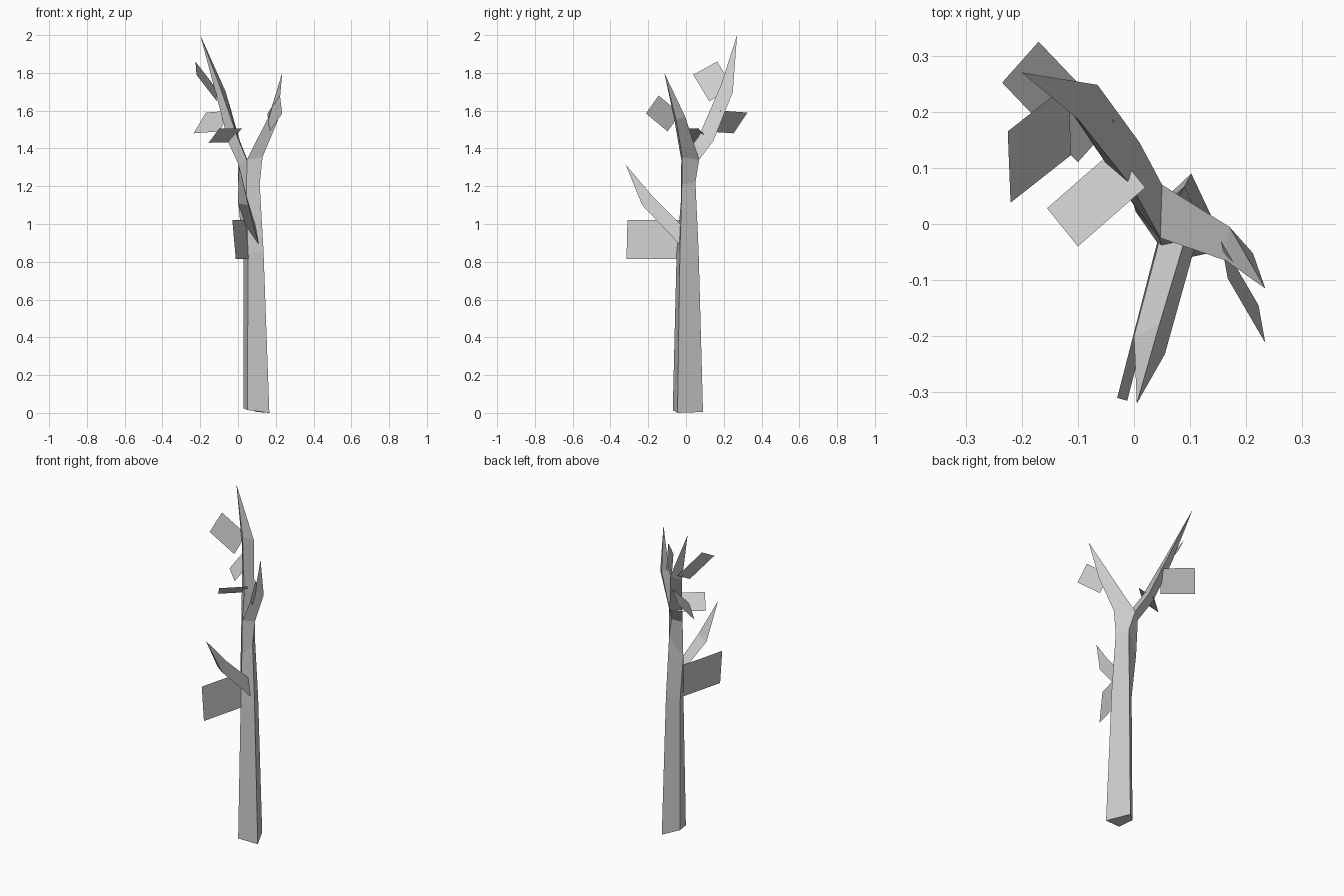
import bpy
import bmesh
from mathutils import Vector

cube = bpy.data.objects.get("Cube")
if cube:
    bpy.data.objects.remove(cube, do_unlink=True)

# One plain grey for bark and leaves
grey = bpy.data.materials.new("plain grey")
grey.use_nodes = True
grey.diffuse_color = (0.6, 0.6, 0.6, 1)
shader = next(n for n in grey.node_tree.nodes if n.type == "BSDF_PRINCIPLED")
shader.inputs["Base Color"].default_value = grey.diffuse_color
shader.inputs["Roughness"].default_value = 0.8


def finish(bm, name):
    """Turn a bmesh into a flat-shaded grey object."""
    mesh = bpy.data.meshes.new(name)
    bmesh.ops.recalc_face_normals(bm, faces=bm.faces[:])
    bm.to_mesh(mesh)
    bm.free()
    mesh.materials.append(grey)
    obj = bpy.data.objects.new(name, mesh)
    bpy.context.collection.objects.link(obj)
    return obj


def make_ring(bm, points):
    return [bm.verts.new(p) for p in points]


def bridge(bm, lower, upper):
    """Join two rings with a band of quads."""
    count = len(lower)
    for i in range(count):
        j = (i + 1) % count
        bm.faces.new((lower[i], lower[j], upper[j], upper[i]))


def grow(bm, base, rings, tip):
    """Loft a branch from a base ring through more rings to a point."""
    current = base
    for points in rings:
        following = make_ring(bm, points)
        bridge(bm, current, following)
        current = following
    point = bm.verts.new(tip)
    for i, vert in enumerate(current):
        bm.faces.new((vert, current[(i + 1) % len(current)], point))


# Trunk: four-sided rings ordered right front, left front, left, back
trunk_rings = [
    [(.166, -.045, 0), (.05, -.07, .015), (.028, .02, .025), (.102, .09, .005)],
    [(.135, -.032, .86), (.053, -.05, .84), (.03, .015, .82), (.09, .067, .85)],
    [(.115, -.022, 1.21), (.045, -.027, 1.12), (.003, .022, 1.1), (.08, .05, 1.22)],
    [(.13, -.02, 1.355), (.047, -.025, 1.34), (0, .033, 1.32), (.05, .07, 1.34)],
]
bm = bmesh.new()
rings = [make_ring(bm, points) for points in trunk_rings]
bm.faces.new(rings[0])
for lower, upper in zip(rings, rings[1:]):
    bridge(bm, lower, upper)

# Fork: both branches share the crotch edge and grow out of the trunk ring
outer, crotch_front, inner, crotch_back = rings[-1]
grow(bm, [crotch_front, crotch_back, inner],
     [[(-.005, .068, 1.465), (.01, .145, 1.44), (-.05, .108, 1.43)],
      [(-.1, .187, 1.74), (-.065, .248, 1.7), (-.112, .2, 1.67)]],
     (-.2, .27, 2))
grow(bm, [crotch_front, crotch_back, outer],
     [[(.163, -.065, 1.57), (.17, -.005, 1.57), (.212, -.052, 1.55)]],
     (.234, -.115, 1.8))
finish(bm, "trunk_and_fork")

# Low side branch, its base sunk into the front of the trunk
bm = bmesh.new()
base = make_ring(bm, [(.045, -.03, .98), (.11, -.035, .893), (.09, -.03, 1.0)])
bm.faces.new(base)
grow(bm, base, [[(0, -.2, 1.11), (.055, -.232, 1.1), (.045, -.18, 1.15)]],
     (.005, -.32, 1.315))
finish(bm, "low_branch")


def leaf(name, corner, across, along):
    """Single flat leaf spanned by two edges from a corner."""
    corner, across, along = Vector(corner), Vector(across), Vector(along)
    bm = bmesh.new()
    bm.faces.new(make_ring(
        bm, [corner, corner + across, corner + across + along, corner + along]))
    finish(bm, name)


# Leaves
leaf("low_leaf", (-.03, -.31, 1.02), (.018, -.005, -.205), (.072, .28, 0))
leaf("top_leaf", (-.225, .165, 1.86), (.005, -.127, -.07), (.108, .085, -.14))
leaf("back_leaf", (-.235, .252, 1.48), (.065, .073, .11), (.135, -.142, .01))
leaf("middle_leaf", (-.155, .028, 1.43), (.055, -.068, .075), (.12, .105, .002))
leaf("right_leaf", (.222, -.145, 1.68), (.012, -.067, -.095), (-.067, .115, -.095))
